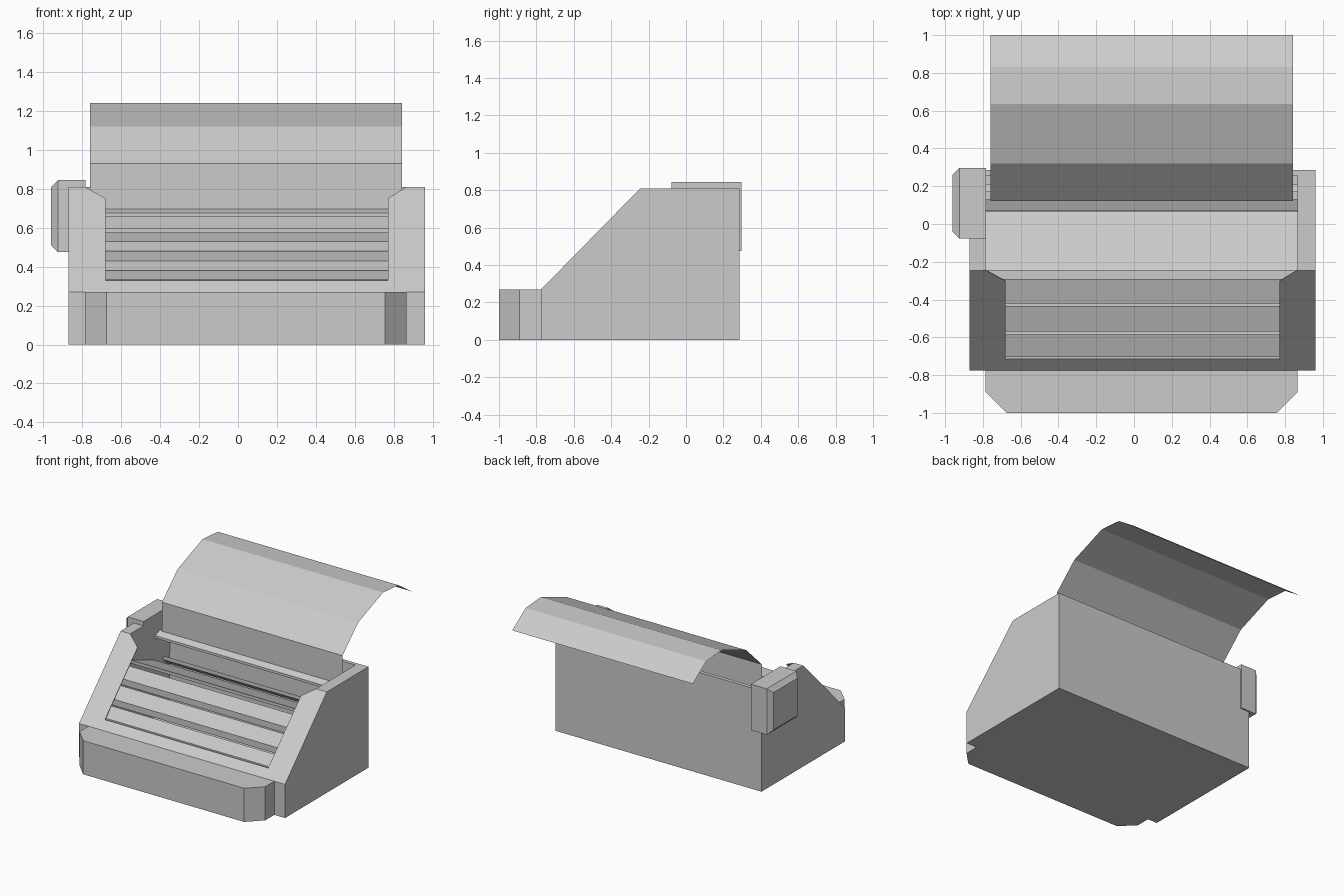
import bpy

if "Cube" in bpy.data.objects:
    bpy.data.objects.remove(bpy.data.objects["Cube"])


def mesh_object(name, verts, faces):
    mesh = bpy.data.meshes.new(name)
    mesh.from_pydata(verts, [], faces)
    mesh.update()
    ob = bpy.data.objects.new(name, mesh)
    bpy.context.collection.objects.link(ob)
    return ob


def prism(name, a, b):
    """Closed solid between two matching loops of points."""
    n = len(a)
    faces = [tuple(range(n))[::-1], tuple(range(n, 2 * n))]
    faces += [(i, (i + 1) % n, (i + 1) % n + n, i + n) for i in range(n)]
    return mesh_object(name, a + b, faces)


def extrude_x(name, profile, x0, x1):
    """Side profile of (y, z) points, counter-clockwise, extruded along x."""
    return prism(name, [(x0, y, z) for y, z in profile],
                 [(x1, y, z) for y, z in profile])


def box(name, x0, x1, y0, y1, z0, z1):
    return extrude_x(name, [(y0, z0), (y1, z0), (y1, z1), (y0, z1)], x0, x1)


# Main dimensions
LEFT, RIGHT = -0.87, 0.96
IN_L, IN_R = -0.785, 0.865
FRONT, BACK = -0.775, 0.285
LOW, TOP, SHOULDER = 0.27, 0.81, -0.245

# Casing: side walls, back, floor and front
side = [(FRONT, 0), (BACK, 0), (BACK, TOP), (SHOULDER, TOP), (FRONT, LOW)]
extrude_x("left_wall", side, LEFT, IN_L)
extrude_x("right_wall", side, IN_R, RIGHT)
box("back_wall", IN_L, IN_R, 0.255, BACK, 0, TOP)
box("floor_plate", IN_L, IN_R, FRONT, 0.255, 0, 0.02)
box("front_wall", IN_L, IN_R, FRONT, -0.75, 0.02, LOW)

# Sloped frame around the front opening
outline = [(IN_L, 0), (IN_R, 0), (IN_R, 1), (0.77, 0.89), (0.77, 0.11),
           (-0.68, 0.11), (-0.68, 0.89), (IN_L, 1)]
outer = [(x, FRONT + t * (SHOULDER - FRONT), LOW + t * (TOP - LOW))
         for x, t in outline]
inner = [(x, y + 0.004, z - 0.004) for x, y, z in outer]
prism("front_frame", inner, outer)

# Front bumper with cut corners
plan = [(IN_L, FRONT), (IN_L, -0.89), (-0.675, -1), (0.755, -1),
        (IN_R, -0.89), (IN_R, FRONT)]
prism("front_bumper", [(x, y, 0) for x, y in plan],
      [(x, y, LOW) for x, y in plan])

# Rising slats, the plate falling away behind them, and the rear bars:
# y0, z0, y1, z1, depth
bars = {
    "slat_1": (-0.705, 0.335, -0.585, 0.38, 0.05),
    "slat_2": (-0.57, 0.43, -0.435, 0.48, 0.05),
    "slat_3": (-0.42, 0.53, -0.29, 0.575, 0.05),
    "upper_plate": (-0.245, 0.60, 0.065, 0.48, 0.025),
    "feed_bar": (0.07, 0.675, 0.13, 0.70, 0.02),
    "rear_bar": (0.17, 0.475, 0.21, 0.435, 0.03),
}
for name, (y0, z0, y1, z1, d) in bars.items():
    extrude_x(name, [(y0, z0 - d), (y1, z1 - d), (y1, z1), (y0, z0)],
              IN_L, IN_R)


# Side knob block with chamfered outer face
def knob_ring(x, i):
    y0, y1, z0, z1 = -0.078 + i, 0.296 - i, 0.475 + i, 0.845 - i
    return [(x, y0, z0), (x, y1, z0), (x, y1, z1), (x, y0, z1)]


rings = [knob_ring(-0.96, 0.035), knob_ring(-0.925, 0), knob_ring(-0.784, 0)]
faces = [(3, 2, 1, 0), (8, 9, 10, 11)]
for r in (0, 4):
    faces += [(r + i, r + (i + 1) % 4, r + 4 + (i + 1) % 4, r + 4 + i)
              for i in range(4)]
mesh_object("side_knob", sum(rings, []), faces)

# Curling paper sheet, a single thin surface
curl = [(0.122, 0.67), (0.122, 0.93), (0.32, 1.12), (0.635, 1.24),
        (0.83, 1.225), (1.0, 1.11)]
verts = [(x, y, z) for y, z in curl for x in (-0.76, 0.843)]
mesh_object("paper_sheet", verts,
            [(2 * i, 2 * i + 1, 2 * i + 3, 2 * i + 2)
             for i in range(len(curl) - 1)])
